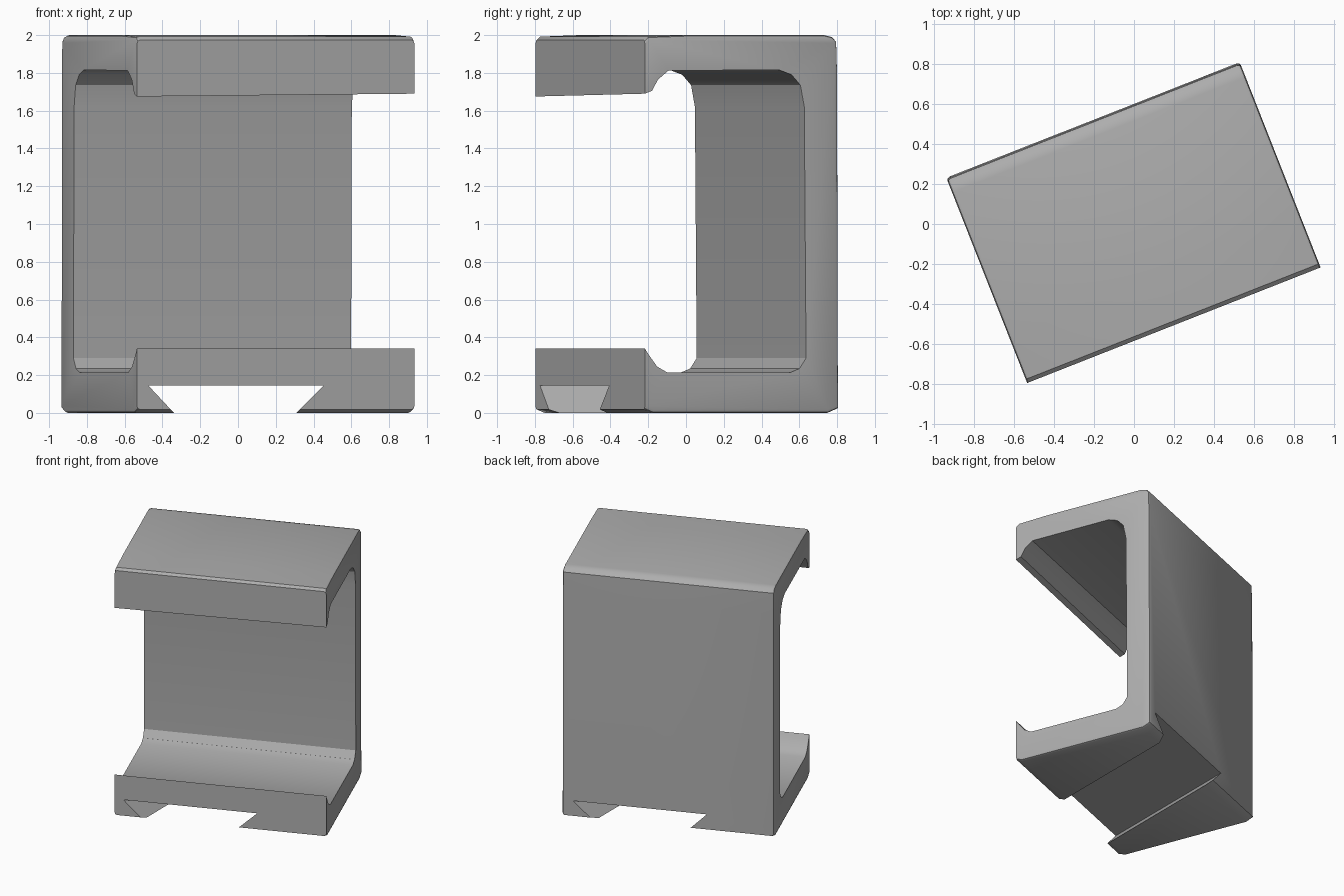
import bpy, bmesh, math
from mathutils import Matrix

cube = bpy.data.objects.get("Cube")
if cube:
    bpy.data.objects.remove(cube, do_unlink=True)

HALF = 0.79                    # half length of the clip
TURN = math.radians(21.5)      # clip is turned, the rail slot is not

grey = bpy.data.materials.new("plain grey")
grey.use_nodes = True
colour = (0.42, 0.42, 0.42, 1)
grey.diffuse_color = colour
grey.node_tree.nodes["Principled BSDF"].inputs["Base Color"].default_value = colour


def prism(name, profile, half, place, tidy=None):
    """Extrude a closed 2D profile symmetrically along local x."""
    bm = bmesh.new()
    face = bm.faces.new([bm.verts.new((-half, y, z)) for y, z in profile])
    ext = bmesh.ops.extrude_face_region(bm, geom=[face])
    moved = [g for g in ext["geom"] if isinstance(g, bmesh.types.BMVert)]
    bmesh.ops.translate(bm, verts=moved, vec=(2 * half, 0, 0))
    if tidy:
        tidy(bm)
    bmesh.ops.transform(bm, matrix=place, verts=bm.verts)
    bmesh.ops.recalc_face_normals(bm, faces=bm.faces)
    mesh = bpy.data.meshes.new(name)
    bm.to_mesh(mesh)
    bm.free()
    mesh.materials.append(grey)
    obj = bpy.data.objects.new(name, mesh)
    bpy.context.collection.objects.link(obj)
    return obj


def finish_ends(bm):
    # upper lip runs slightly out of level
    for v in bm.verts:
        if v.co.x < 0 and v.co.y < -0.5 and 1.6 < v.co.z < 1.75:
            v.co.z -= 0.015

    # small bevel round the outer rim of both ends
    def outer(v):
        return v.co.y > 0.5 or v.co.z > 1.95 or v.co.z < 0.05

    rim = [e for e in bm.edges
           if abs(e.verts[0].co.x - e.verts[1].co.x) < 0.01
           and all(outer(v) for v in e.verts)]
    bmesh.ops.bevel(bm, geom=rim, offset=0.018, segments=2, profile=0.5,
                    affect='EDGES')


# C-shaped clip: outside, then round the hollow
clip_profile = [
    (-0.545, 1.69), (-0.545, 1.975), (-0.525, 1.992), (-0.3, 2.0),
    (0.48, 2.0), (0.525, 1.99), (0.55, 1.965), (0.555, 1.8),
    (0.56, 0.025), (0.5, 0.0), (-0.5, 0.0), (-0.545, 0.018),
    (-0.545, 0.34), (-0.525, 0.31), (-0.475, 0.245), (-0.42, 0.215),
    (0.28, 0.213), (0.335, 0.235), (0.372, 0.29),
    (0.362, 1.62), (0.34, 1.735), (0.29, 1.79), (0.22, 1.815),
    (-0.41, 1.813), (-0.47, 1.765), (-0.505, 1.705),
]
clip = prism("clip_body", clip_profile, HALF, Matrix.Rotation(TURN, 4, 'Z'), finish_ends)

# Dovetail rail slot through the base, running front to back
slot_profile = [(-0.475, 0.145), (0.455, 0.145), (0.30, -0.01), (-0.33, -0.01)]
slot = prism("slot_cutter", slot_profile, 1.5,
             Matrix.Rotation(math.radians(-90), 4, 'Z'))
slot.hide_render = True

cut = clip.modifiers.new("dovetail slot", 'BOOLEAN')
cut.operation = 'DIFFERENCE'
cut.solver = 'EXACT'
cut.object = slot
bpy.context.view_layer.objects.active = clip
clip.select_set(True)
bpy.ops.object.modifier_apply(modifier=cut.name)
bpy.data.objects.remove(slot, do_unlink=True)
bpy.ops.object.shade_smooth_by_angle(angle=math.radians(30))
